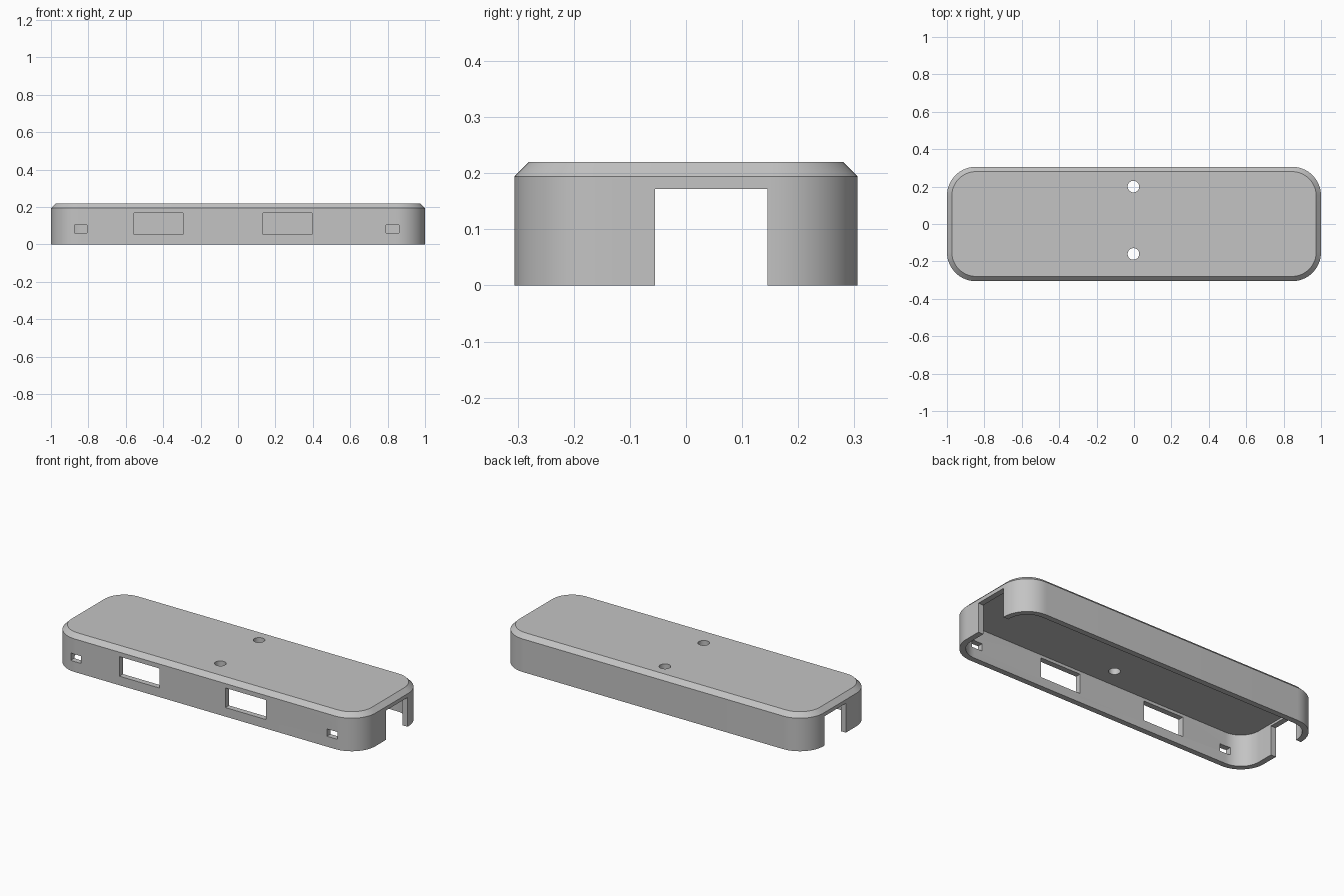
import bpy, bmesh, math
from mathutils import Matrix

if "Cube" in bpy.data.objects:
    bpy.data.objects.remove(bpy.data.objects["Cube"])

HX, HY, R = 1.0, 0.306, 0.155      # half length, half width, corner radius
H, CH = 0.22, 0.026                # height and chamfer
WALL, CEIL = 0.033, 0.185          # wall thickness, ceiling underside

grey = bpy.data.materials.new("plain grey")
grey.diffuse_color = (0.55, 0.55, 0.55, 1)
grey.use_nodes = True
grey.node_tree.nodes["Principled BSDF"].inputs["Base Color"].default_value = grey.diffuse_color


def loop(bm, inset, z, n=16):
    """Rounded rectangle of vertices, inset from the outer outline."""
    r = R - inset
    verts = []
    for q, (sx, sy) in enumerate([(1, 1), (-1, 1), (-1, -1), (1, -1)]):
        for i in range(n + 1):
            a = math.pi / 2 * (q + i / n)
            verts.append(bm.verts.new((sx * (HX - R) + r * math.cos(a),
                                       sy * (HY - R) + r * math.sin(a), z)))
    return verts


def make_object(name, bm):
    bmesh.ops.recalc_face_normals(bm, faces=bm.faces)
    me = bpy.data.meshes.new(name)
    bm.to_mesh(me)
    bm.free()
    me.materials.append(grey)
    ob = bpy.data.objects.new(name, me)
    bpy.context.collection.objects.link(ob)
    return ob


# Hollow shell, open at the bottom, with chamfered top edge
bm = bmesh.new()
rings = [loop(bm, *p) for p in [(WALL, CEIL), (WALL, 0), (0, 0), (0, H - CH), (CH, H)]]
for a, b in zip(rings, rings[1:]):
    for i in range(len(a)):
        j = (i + 1) % len(a)
        bm.faces.new((a[i], a[j], b[j], b[i]))
bm.faces.new(rings[0])
bm.faces.new(rings[-1])
shell = make_object("housing_shell", bm)

# Cutters for every opening
bm = bmesh.new()


def box(x0, x1, y0, y1, z0, z1):
    m = Matrix.Translation(((x0 + x1) / 2, (y0 + y1) / 2, (z0 + z1) / 2))
    m = m @ Matrix.Diagonal((x1 - x0, y1 - y0, z1 - z0, 1))
    bmesh.ops.create_cube(bm, size=1, matrix=m)


box(-1.1, 1.1, -0.055, 0.145, -0.1, 0.172)            # end notches
for x0, x1 in [(-0.557, -0.295), (0.133, 0.395)]:     # front windows
    box(x0, x1, -0.4, -0.22, 0.053, 0.168)
for x0, x1 in [(-0.874, -0.806), (0.792, 0.86)]:      # small front slots
    box(x0, x1, -0.4, -0.22, 0.061, 0.104)
for y in (0.2, -0.16):                                # screw holes in the top
    bmesh.ops.create_cone(bm, cap_ends=True, segments=32, radius1=0.031, radius2=0.031,
                          depth=0.09, matrix=Matrix.Translation((-0.003, y, 0.22)))
cutter = make_object("opening_cutter", bm)
cutter.hide_render = True

# Cut the openings, then tidy up
mod = shell.modifiers.new("openings", 'BOOLEAN')
mod.operation = 'DIFFERENCE'
mod.solver = 'EXACT'
mod.object = cutter
bpy.context.view_layer.objects.active = shell
shell.select_set(True)
bpy.ops.object.modifier_apply(modifier=mod.name)
bpy.data.objects.remove(cutter)
bpy.ops.object.shade_smooth_by_angle(angle=math.radians(30))
